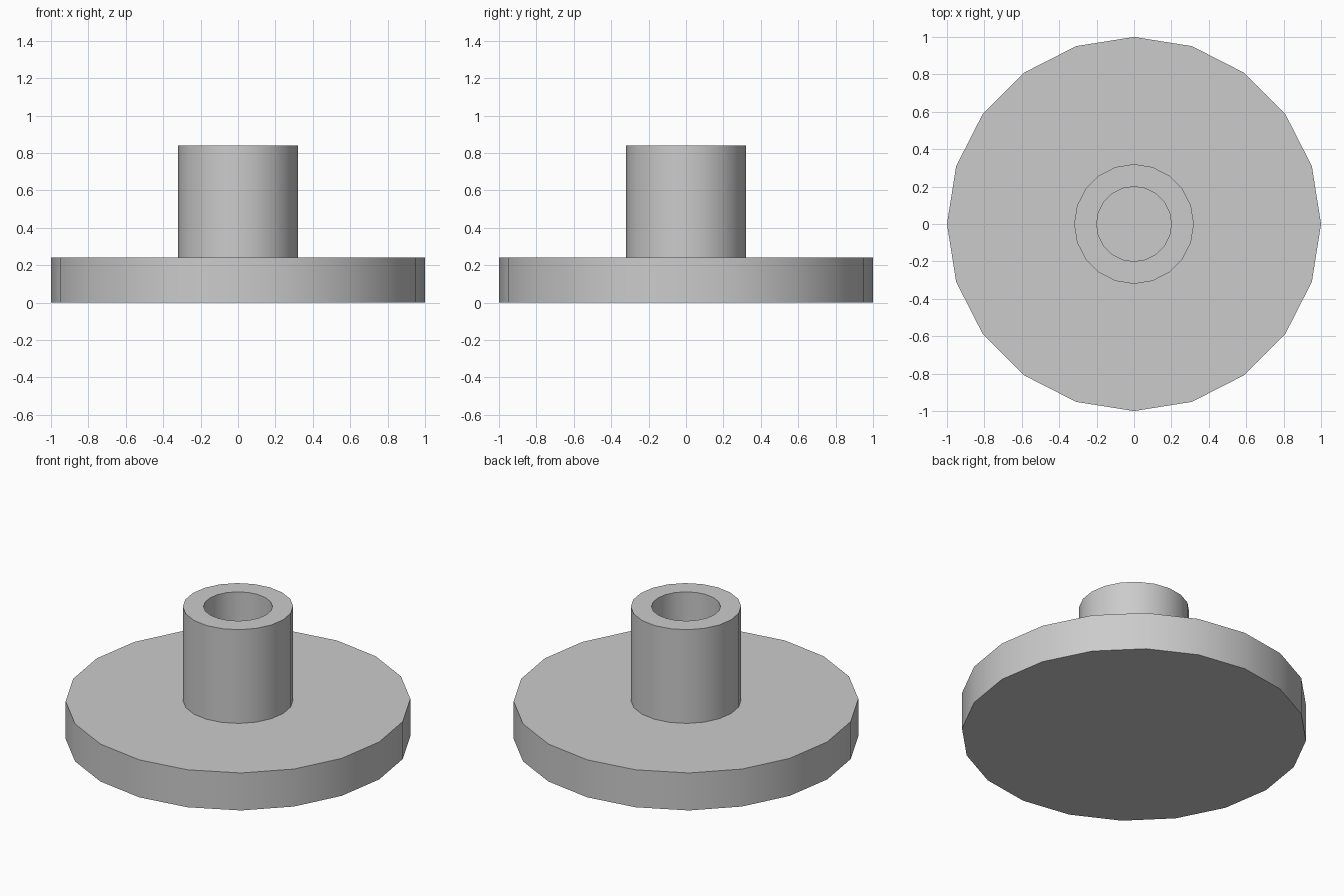
import bpy
import math

cube = bpy.data.objects.get("Cube")
if cube:
    bpy.data.objects.remove(cube, do_unlink=True)

SIDES = 20
BASE_TOP = 0.24
POST_TOP = 0.84

grey = bpy.data.materials.new("plain grey")
grey.use_nodes = True
colour = (0.6, 0.6, 0.6, 1)
grey.diffuse_color = colour
grey.node_tree.nodes["Principled BSDF"].inputs["Base Color"].default_value = colour


def lathe(name, profile, closed=False):
    """Spin a (radius, height) profile about z; open profiles get flat end caps."""
    count = len(profile)
    verts = [(r * math.cos(math.tau * i / SIDES), r * math.sin(math.tau * i / SIDES), z)
             for r, z in profile for i in range(SIDES)]
    faces = []
    for k in range(count if closed else count - 1):
        a, b = k * SIDES, (k + 1) % count * SIDES
        for i in range(SIDES):
            j = (i + 1) % SIDES
            faces.append((a + i, a + j, b + j, b + i))
    if not closed:
        faces.append(tuple(reversed(range(SIDES))))
        faces.append(tuple(range((count - 1) * SIDES, count * SIDES)))
    mesh = bpy.data.meshes.new(name)
    mesh.from_pydata(verts, [], faces)
    mesh.materials.append(grey)
    obj = bpy.data.objects.new(name, mesh)
    bpy.context.collection.objects.link(obj)
    bpy.ops.object.select_all(action="DESELECT")
    obj.select_set(True)
    bpy.context.view_layer.objects.active = obj
    bpy.ops.object.shade_smooth_by_angle(angle=math.radians(30))
    return obj


# Wide round base
lathe("base_disc", [(1, 0), (1, BASE_TOP)])

# Hollow post, one solid with a blind hole down to the base
lathe("hollow_post", [(0.32, BASE_TOP), (0.32, POST_TOP), (0.2, POST_TOP), (0.2, BASE_TOP)],
      closed=True)
